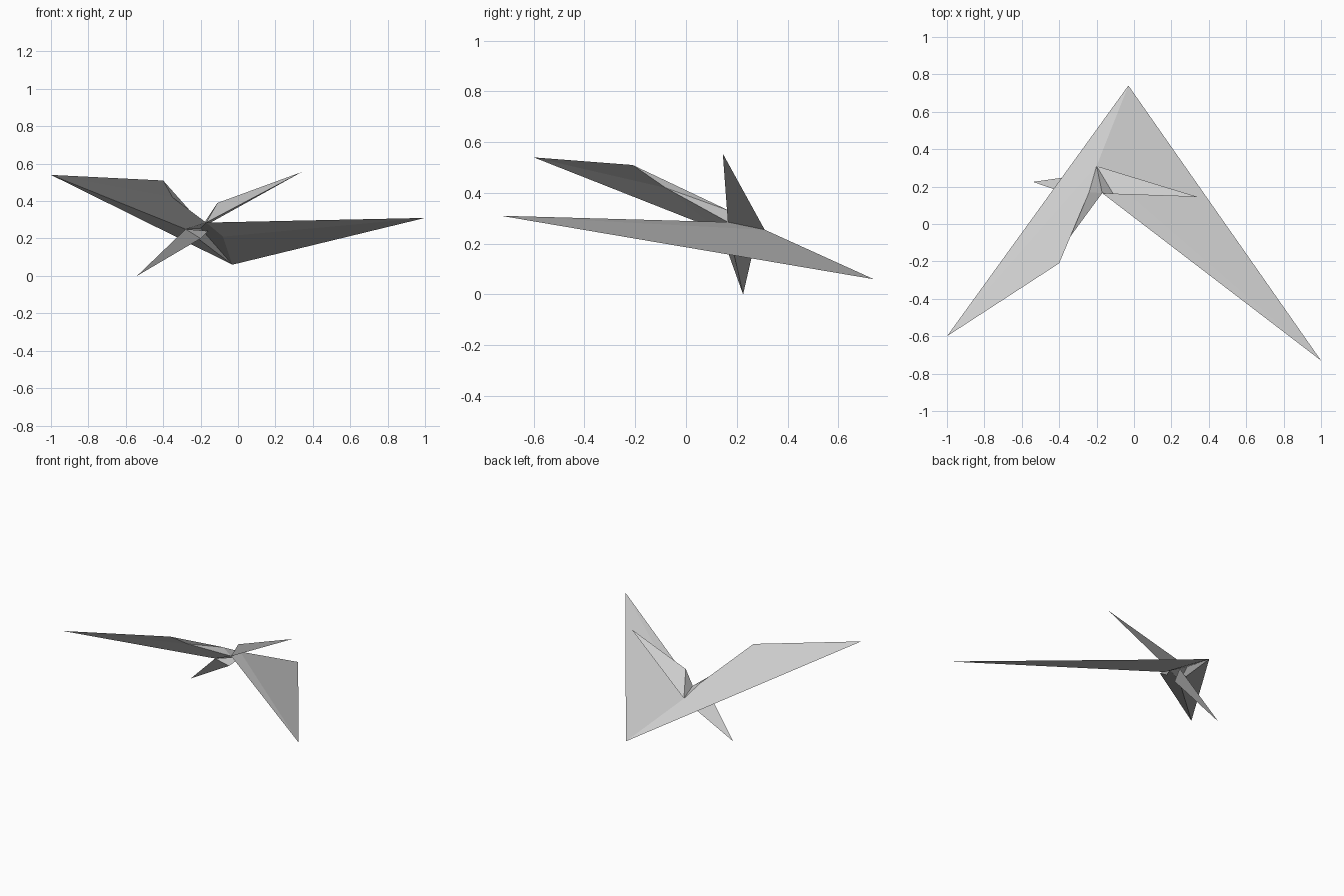
import bpy
import bmesh
from mathutils import Vector

cube = bpy.data.objects.get("Cube")
if cube:
    bpy.data.objects.remove(cube)

# One plain grey for the whole folded form
grey = bpy.data.materials.new("plain_grey")
grey.use_nodes = True
colour = (0.6, 0.6, 0.6, 1)
grey.diffuse_color = colour
grey.node_tree.nodes["Principled BSDF"].inputs["Base Color"].default_value = colour

# Named corners, shared between the parts
P = dict(
    left_tip=(1, -.73, .31),
    tail=(-.03, .74, .06),
    right_tip=(-1, -.6, .54),
    shoulder=(-.4, -.21, .51),
    notch=(-.35, -.08, .42),
    rim=(-.24, .17, .33),
    hub=(-.17, .165, .285),
    ridge=(-.2, .31, .255),
    left_keel=(-.08, .22, .21),
    right_keel=(-.28, .135, .25),
    upper_tip=(.34, .145, .555),
    crest=(-.11, .16, .39),
    lower_tip=(-.54, .225, 0),
    back_root=(-.16, .28, .24),
    front_root=(-.2, .18, .2),
)


def folded_part(name, triangles):
    """Flat-faced closed shell from triangles of named corners."""
    bm = bmesh.new()
    verts = {}
    for tri in triangles:
        corners = tri.split()
        for c in corners:
            if c not in verts:
                verts[c] = bm.verts.new(Vector(P[c]))
        bm.faces.new([verts[c] for c in corners])
    bmesh.ops.recalc_face_normals(bm, faces=bm.faces)
    mesh = bpy.data.meshes.new(name)
    bm.to_mesh(mesh)
    bm.free()
    mesh.materials.append(grey)
    bpy.context.collection.objects.link(bpy.data.objects.new(name, mesh))


# Broad wing sweeping to the model's left
folded_part("left_wing", [
    "left_tip hub ridge", "left_tip ridge tail",
    "left_tip tail left_keel", "left_tip left_keel hub",
    "hub left_keel ridge", "ridge left_keel tail",
])

# Bent wing sweeping to the model's right
folded_part("right_wing", [
    "right_tip shoulder rim", "right_tip rim ridge", "right_tip ridge tail",
    "shoulder notch rim", "notch hub rim",
    "right_tip notch shoulder", "right_tip right_keel notch",
    "notch right_keel hub", "right_tip tail right_keel",
    "rim hub ridge", "hub right_keel ridge", "right_keel tail ridge",
])

# Spike rising from the hub
folded_part("upper_spike", [
    "upper_tip crest ridge", "upper_tip hub crest",
    "upper_tip ridge hub", "crest hub ridge",
])

# Spike reaching down to the ground
folded_part("lower_spike", [
    "lower_tip right_keel back_root", "lower_tip front_root right_keel",
    "lower_tip back_root front_root", "right_keel front_root back_root",
])
